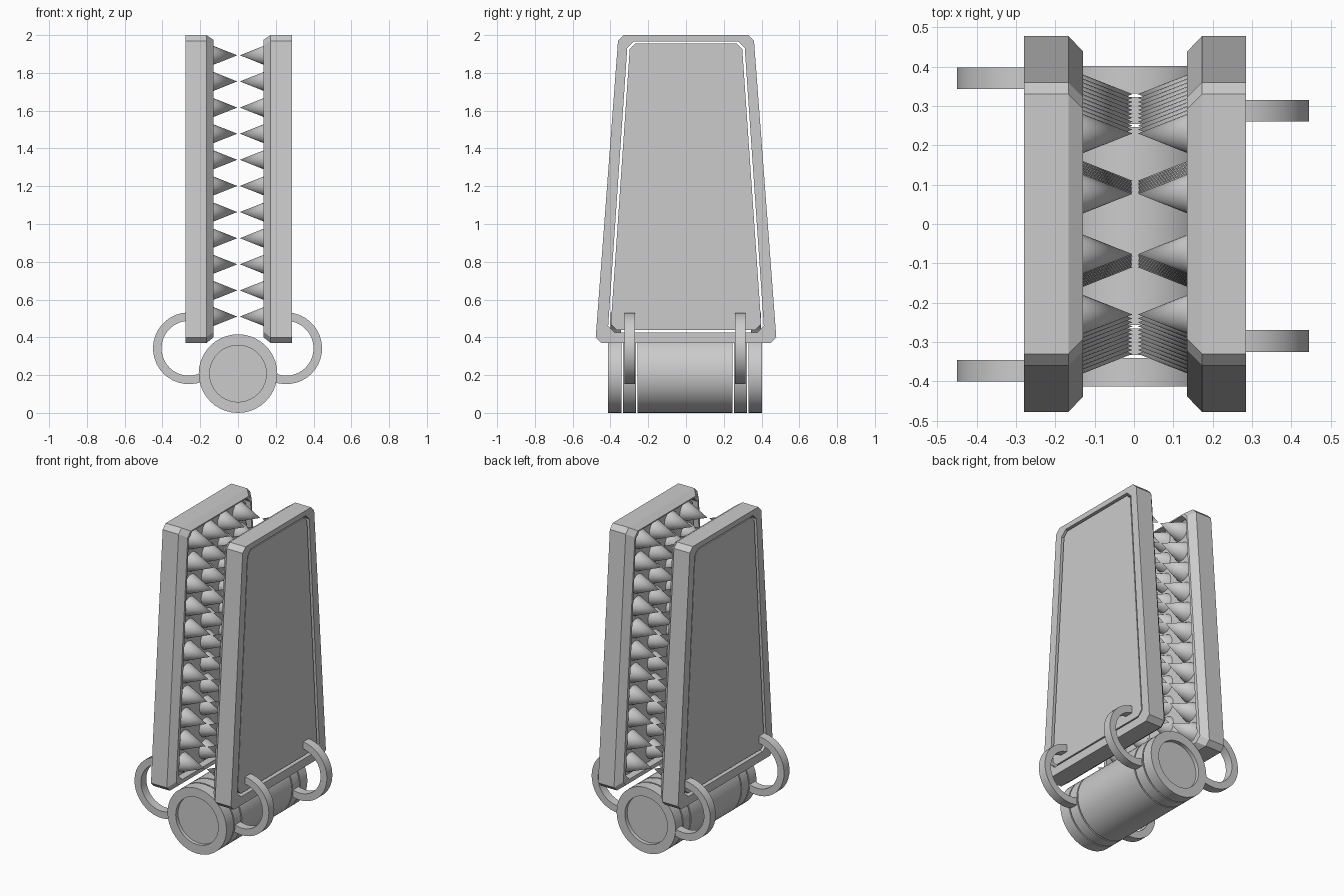
import bpy, bmesh, math

if "Cube" in bpy.data.objects:
    bpy.data.objects.remove(bpy.data.objects["Cube"])


def make(name, bm, smooth=False):
    bmesh.ops.recalc_face_normals(bm, faces=bm.faces)
    me = bpy.data.meshes.new(name)
    bm.to_mesh(me)
    bm.free()
    ob = bpy.data.objects.new(name, me)
    bpy.context.collection.objects.link(ob)
    if smooth:
        bpy.ops.object.select_all(action='DESELECT')
        ob.select_set(True)
        bpy.context.view_layer.objects.active = ob
        bpy.ops.object.shade_smooth_by_angle(angle=math.radians(35))
    return ob


def trapezoid(yb, zb, yt, zt, c):
    """Tapered outline in (y, z) with four chamfered corners."""
    half = [(yb - c, zb), (yb, zb + c), (yt, zt - c), (yt - c, zt)]
    return half + [(-y, z) for y, z in reversed(half)]


def bridge(bm, a, b):
    n = len(a)
    for i in range(n):
        bm.faces.new((a[i], a[(i + 1) % n], b[(i + 1) % n], b[i]))


def ring_of(bm, x, outline):
    return [bm.verts.new((x, y, z)) for y, z in outline]


def frame(name, s, off):
    outer = trapezoid(0.478, 0.37, 0.36, 2.0, 0.03)
    rim = trapezoid(0.438, 0.40, 0.322, 1.975, 0.03)
    inner = trapezoid(0.412, 0.425, 0.311, 1.967, 0.035)
    bm = bmesh.new()
    loops = [ring_of(bm, s * x + off, o) for x, o in
             ((0.282, outer), (0.170, outer), (0.132, rim), (0.132, inner), (0.282, inner))]
    for i in range(5):
        bridge(bm, loops[i], loops[(i + 1) % 5])
    make(name, bm)


def plate(name, s, off):
    o = trapezoid(0.398, 0.44, 0.298, 1.955, 0.03)
    bm = bmesh.new()
    a, b = ring_of(bm, s * 0.275 + off, o), ring_of(bm, s * 0.16 + off, o)
    bridge(bm, a, b)
    bm.faces.new(a)
    bm.faces.new(b)
    make(name, bm)


def spikes(name, s, off):
    bm = bmesh.new()
    n = 20
    for r in range(11):
        t = r / 10
        z = 0.51 + 1.383 * t
        spread = 0.33 - 0.10 * t
        for k in (-1, -1 / 3, 1 / 3, 1):
            tip = bm.verts.new((s * 0.007 + off, k * spread, z))
            base = [bm.verts.new((s * 0.161 + off,
                                  k * spread + 0.061 * math.cos(2 * math.pi * i / n),
                                  z + 0.061 * math.sin(2 * math.pi * i / n))) for i in range(n)]
            for i in range(n):
                bm.faces.new((base[i], base[(i + 1) % n], tip))
            bm.faces.new(base)
    make(name, bm, True)


def lathe_y(name, profile, n=40):
    """Revolve a (radius, y) profile around the roller axis and cap its ends."""
    bm = bmesh.new()
    rings = [[bm.verts.new((r * math.cos(2 * math.pi * i / n), y,
                            0.208 + r * math.sin(2 * math.pi * i / n))) for i in range(n)]
             for r, y in profile]
    for a, b in zip(rings, rings[1:]):
        bridge(bm, a, b)
    bm.faces.new(rings[0])
    bm.faces.new(rings[-1])
    make(name, bm, True)


def hook(name, s, cx, y0, y1):
    """Open ring joining a jaw to its roller segment."""
    bm = bmesh.new()
    n = 22
    secs = []
    for i in range(n + 1):
        a = math.radians(-112 + 209 * i / n)
        secs.append([bm.verts.new((s * (cx + r * math.cos(a)), y, 0.342 + r * math.sin(a)))
                     for r, y in ((0.19, y0), (0.19, y1), (0.145, y1), (0.145, y0))])
    for a, b in zip(secs, secs[1:]):
        bridge(bm, a, b)
    bm.faces.new(secs[0])
    bm.faces.new(secs[-1])
    make(name, bm, True)


# Two facing jaws
for side, s in (("left", -1), ("right", 1)):
    frame(side + "_frame", s, 0.003)
    plate(side + "_plate", s, 0.003)
    spikes(side + "_spikes", s, 0.003)

# Hinge roller: body, two collars and two recessed end caps
R = 0.208
lathe_y("roller_body", [(R, -0.257), (R, 0.246)])
lathe_y("front_collar", [(R, -0.333), (R, -0.265)])
lathe_y("back_collar", [(R, 0.254), (R, 0.323)])
lathe_y("front_cap", [(0.15, -0.39), (0.15, -0.413), (R, -0.413), (R, -0.341)])
lathe_y("back_cap", [(0.15, 0.378), (0.15, 0.402), (R, 0.402), (R, 0.331)])

# Hooks: outer pair on the left jaw, inner pair on the right jaw
hook("left_front_hook", -1, 0.26, -0.40, -0.345)
hook("left_back_hook", -1, 0.26, 0.343, 0.398)
hook("right_front_hook", 1, 0.255, -0.325, -0.27)
hook("right_back_hook", 1, 0.255, 0.26, 0.315)
